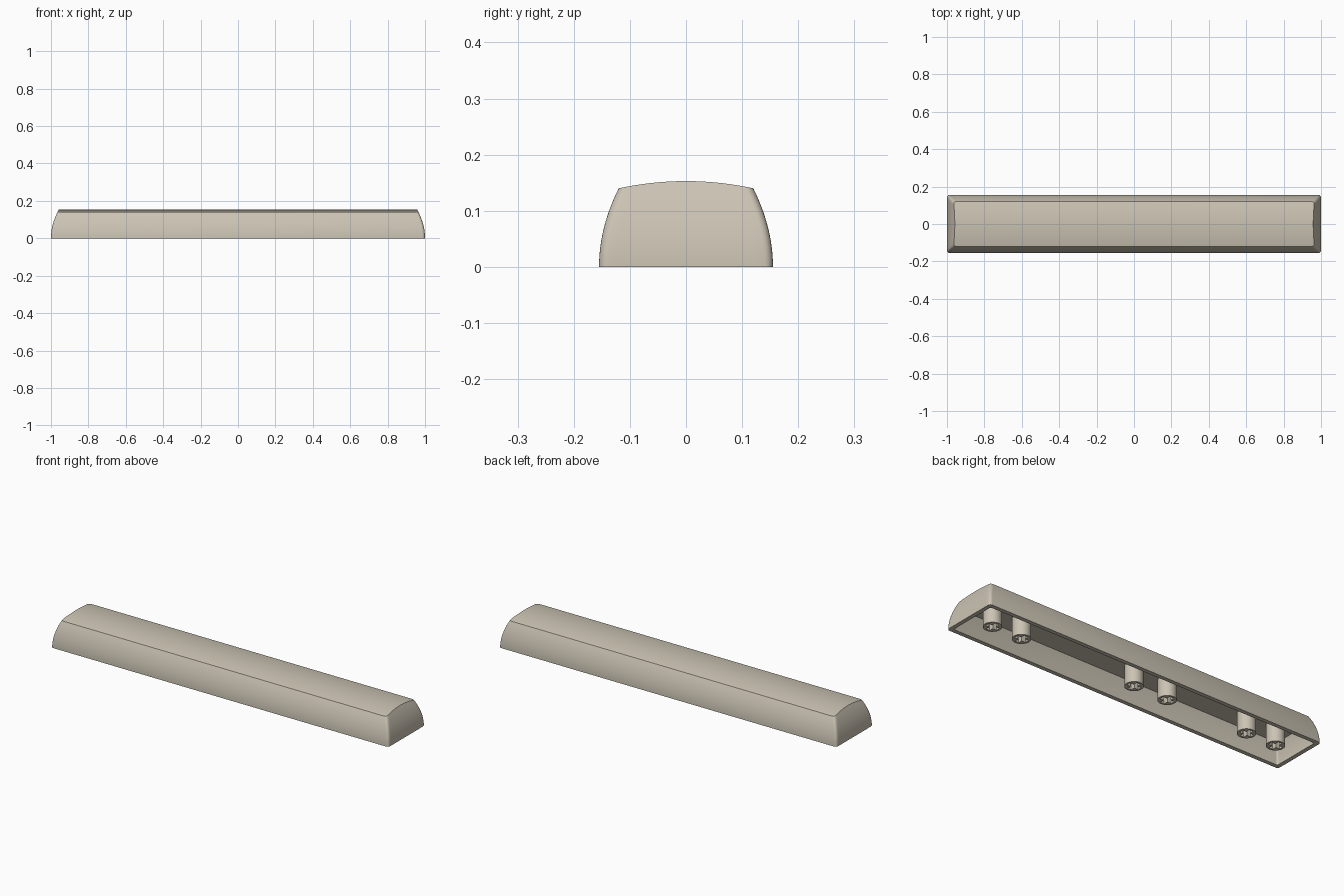
import bpy, bmesh, math

cube = bpy.data.objects.get("Cube")
if cube:
    bpy.data.objects.remove(cube, do_unlink=True)

# Single warm beige plastic
plastic = bpy.data.materials.new("beige plastic")
plastic.use_nodes = True
COLOR = (0.60, 0.55, 0.455, 1.0)
plastic.diffuse_color = COLOR
bsdf = plastic.node_tree.nodes["Principled BSDF"]
bsdf.inputs["Base Color"].default_value = COLOR
bsdf.inputs["Roughness"].default_value = 0.6


def finish(bm, name, angle=25):
    bmesh.ops.recalc_face_normals(bm, faces=bm.faces)
    mesh = bpy.data.meshes.new(name)
    bm.to_mesh(mesh)
    bm.free()
    mesh.materials.append(plastic)
    obj = bpy.data.objects.new(name, mesh)
    bpy.context.collection.objects.link(obj)
    bpy.ops.object.select_all(action='DESELECT')
    obj.select_set(True)
    bpy.context.view_layer.objects.active = obj
    bpy.ops.object.shade_smooth_by_angle(angle=math.radians(angle))
    return obj


HALF_X, HALF_Y = 1.0, 0.155
EDGE_Z = 0.14


def inset(z):
    # Walls curve inward towards the top
    return 0.035 * (z / EDGE_Z) ** 2


def ring(t, wall, edge_z, crown, r):
    """Rounded rectangle at height fraction t, +x half then mirrored -x half."""
    hy = HALF_Y - wall - inset(edge_z * t)
    pts = [(-hy + r - r * math.cos(a), r - r * math.sin(a))
           for a in (math.pi / 2 * (1 - i / 5) for i in range(5))]
    # pts hold (y, x pulled back from the end face)
    pts = [(-hy + r * (1 - math.cos(a)), r * (1 - math.sin(a)))
           for a in (math.pi / 2 * i / 5 for i in range(5))]
    flat = [(-(hy - r) + 2 * (hy - r) * i / 16, 0.0) for i in range(17)]
    pts = pts + flat + [(-y, d) for y, d in reversed(pts)]
    half = []
    for y, d in pts:
        z = t * (edge_z + crown * (1 - (y / hy) ** 2))
        half.append((HALF_X - wall - inset(z) - d, y, z))
    return half + [(-x, y, z) for x, y, z in reversed(half)]


def skin(bm, wall, edge_z, crown, r, levels=12):
    """Loft the walls and close the crowned top; returns the bottom ring."""
    rings = [[bm.verts.new(p) for p in ring(i / levels, wall, edge_z, crown, r)]
             for i in range(levels + 1)]
    n = len(rings[0])
    for a, b in zip(rings, rings[1:]):
        for i in range(n):
            j = (i + 1) % n
            bm.faces.new((a[i], a[j], b[j], b[i]))
    top = rings[-1]
    for i in range(n // 2 - 1):
        bm.faces.new((top[i], top[i + 1], top[n - 2 - i], top[n - 1 - i]))
    return rings[0]


# Hollow cap: outer skin, inner skin and the flat rim between them
bm = bmesh.new()
outer = skin(bm, 0.0, EDGE_Z, 0.013, 0.015)
inner = skin(bm, 0.022, 0.105, 0.0, 0.008)
for i in range(len(outer)):
    j = (i + 1) % len(outer)
    bm.faces.new((outer[i], outer[j], inner[j], inner[i]))
finish(bm, "cap_shell")


# Mounting stems: round posts with a cross-shaped socket
def stem(name, x, radius=0.045, arm=0.034, slot=0.011, height=0.107):
    circle = [(radius * math.cos(2 * math.pi * i / 32),
               radius * math.sin(2 * math.pi * i / 32)) for i in range(32)]
    corner = [(arm, slot), (slot, slot), (slot, arm)]
    cross = []
    for k in range(4):
        c, s = round(math.cos(k * math.pi / 2)), round(math.sin(k * math.pi / 2))
        cross += [(u * c - v * s, u * s + v * c) for u, v in corner]
    bm = bmesh.new()
    for loop in (circle, cross):
        vs = [bm.verts.new((u, v, 0)) for u, v in loop]
        for i in range(len(vs)):
            bm.edges.new((vs[i], vs[(i + 1) % len(vs)]))
    bmesh.ops.triangle_fill(bm, use_beauty=True, edges=bm.edges[:], normal=(0, 0, 1))
    ext = bmesh.ops.extrude_face_region(bm, geom=bm.faces[:], use_keep_orig=True)
    moved = [g for g in ext["geom"] if isinstance(g, bmesh.types.BMVert)]
    bmesh.ops.translate(bm, verts=moved, vec=(0, 0, height))
    obj = finish(bm, name, 30)
    obj.location.x = x


for k, x in enumerate((0.855, 0.68, 0.0, -0.2, -0.68, -0.855)):
    stem(f"mounting_stem_{k + 1}", x)
